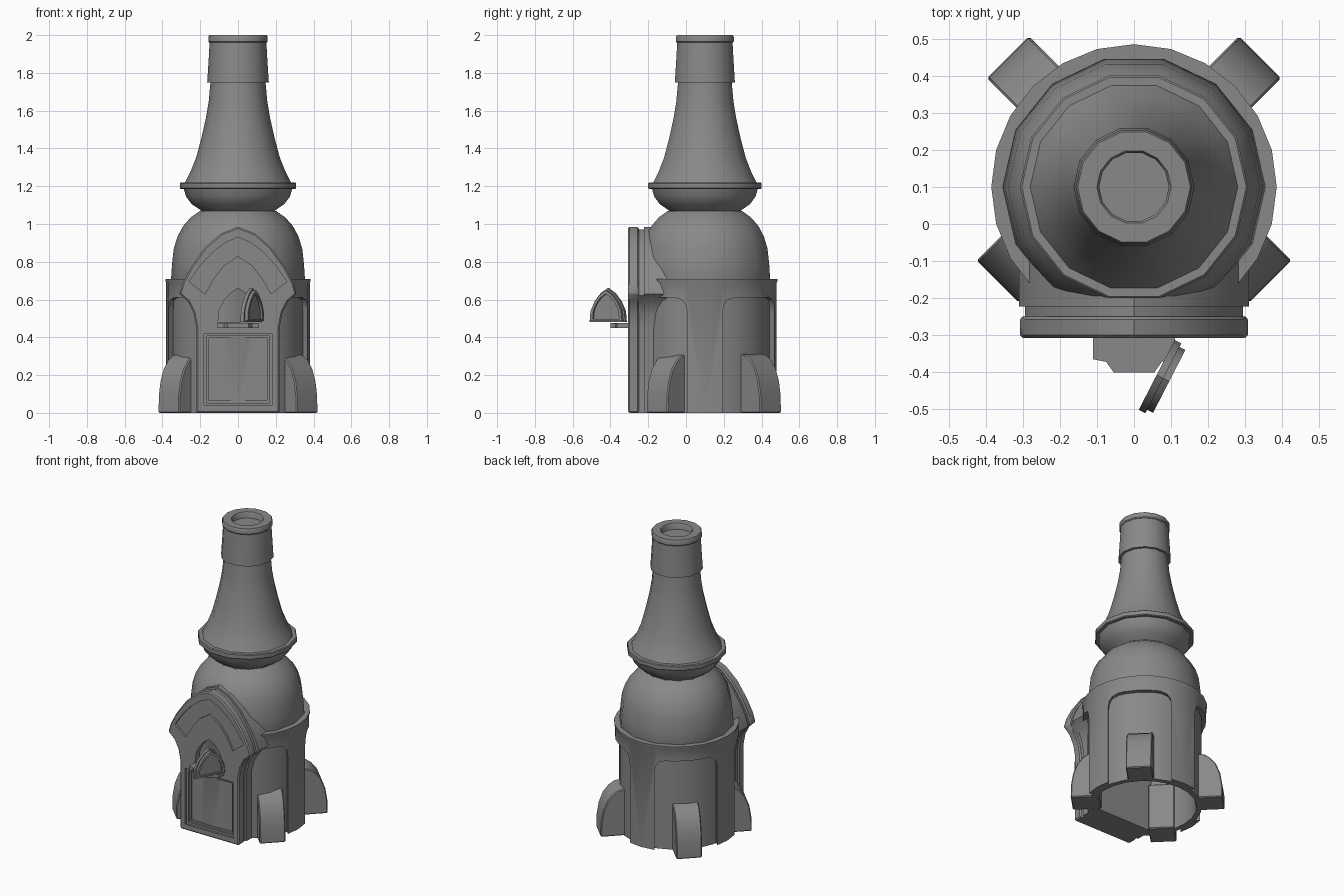
import bpy, bmesh, math
from mathutils import Matrix, Vector

old = bpy.data.objects.get("Cube")
if old:
    bpy.data.objects.remove(old, do_unlink=True)

stone = bpy.data.materials.new("grey_stone")
stone.use_nodes = True
grey = (0.25, 0.25, 0.25, 1)
stone.diffuse_color = grey
stone.node_tree.nodes["Principled BSDF"].inputs["Base Color"].default_value = grey

AXIS = Vector((0, 0.1, 0))


def finish(name, bm, matrix=None):
    bmesh.ops.recalc_face_normals(bm, faces=bm.faces)
    if matrix:
        bm.transform(matrix)
    mesh = bpy.data.meshes.new(name)
    bm.to_mesh(mesh)
    bm.free()
    mesh.materials.append(stone)
    ob = bpy.data.objects.new(name, mesh)
    bpy.context.collection.objects.link(ob)
    return ob


def lathe(name, profile, sides, closed=False):
    """Revolve (radius, height) points around the tower axis."""
    bm = bmesh.new()
    turn = [2 * math.pi * i / sides for i in range(sides)]
    rings = [[bm.verts.new(AXIS + Vector((r * math.cos(a), r * math.sin(a), z))) for a in turn]
             for r, z in profile]
    pairs = list(zip(rings, rings[1:]))
    if closed:
        pairs.append((rings[-1], rings[0]))
    else:
        bm.faces.new(rings[0])
        bm.faces.new(rings[-1])
    for a, b in pairs:
        for i in range(sides):
            j = (i + 1) % sides
            bm.faces.new((a[i], a[j], b[j], b[i]))
    return finish(name, bm)


def prism(name, points, y0, y1, matrix=None):
    """Extrude an (x, z) outline along y."""
    bm = bmesh.new()
    front = [bm.verts.new((x, y0, z)) for x, z in points]
    back = [bm.verts.new((x, y1, z)) for x, z in points]
    bm.faces.new(front)
    bm.faces.new(back)
    for i in range(len(points)):
        j = (i + 1) % len(points)
        bm.faces.new((front[i], front[j], back[j], back[i]))
    return finish(name, bm, matrix)


def mirrored(half):
    """Complete a right-hand outline with its left-hand copy."""
    return half + [(-x, z) for x, z in reversed(half) if x > 0]


def scaled(points, sx, sz, z0=0):
    return [(x * sx, z0 + (z - z0) * sz) for x, z in points]


def apply_modifier(ob, mod):
    bpy.context.view_layer.objects.active = ob
    bpy.ops.object.modifier_apply(modifier=mod.name)


def cut(ob, cutter):
    mod = ob.modifiers.new("cut", "BOOLEAN")
    mod.operation = "DIFFERENCE"
    mod.solver = "EXACT"
    mod.object = cutter
    apply_modifier(ob, mod)
    bpy.data.objects.remove(cutter, do_unlink=True)


def bevel(ob, width):
    mod = ob.modifiers.new("bevel", "BEVEL")
    mod.width = width
    mod.segments = 1
    mod.limit_method = "ANGLE"
    mod.angle_limit = math.radians(50)
    apply_modifier(ob, mod)


def place(x, y, angle):
    return Matrix.Translation((x, y, 0)) @ Matrix.Rotation(angle, 4, "Z")


# Hollow round base: thin liner behind a shell with four arched openings
lathe("base_liner", [(0.352, 0), (0.352, 0.69), (0.32, 0.69), (0.32, 0)], 24, True)
shell = lathe("base_shell", [(0.38, 0), (0.38, 0.69), (0.385, 0.7), (0.385, 0.71),
                             (0.34, 0.71), (0.34, 0)], 24, True)
opening = mirrored([(0.195, -0.1), (0.195, 0.53), (0.188, 0.57), (0.17, 0.597), (0.13, 0.61)])
for k in range(4):
    angle = math.pi / 4 + k * math.pi / 2
    cut(shell, prism("opening_cutter", opening, -0.6, -0.15, place(0, 0.1, angle)))

# Dome and stacked chimney
lathe("dome", [(0.33, 0.62), (0.355, 0.7), (0.349, 0.79), (0.34, 0.87), (0.32, 0.935),
               (0.29, 0.99), (0.25, 1.035), (0.2, 1.07)], 14)
lathe("chimney_cup", [(0.185, 1.06), (0.2, 1.075), (0.245, 1.105), (0.275, 1.145),
                      (0.288, 1.19)], 14)
bevel(lathe("chimney_ring", [(0.308, 1.185), (0.308, 1.22)], 14), 0.005)
lathe("chimney_flare", [(0.285, 1.21), (0.28, 1.22), (0.25, 1.28), (0.222, 1.35),
                        (0.195, 1.45), (0.17, 1.56), (0.155, 1.65), (0.145, 1.76)], 14)
lathe("chimney_collar", [(0.14, 1.75), (0.163, 1.75), (0.156, 1.86), (0.15, 1.965),
                         (0.12, 1.965), (0.1, 1.9)], 14)
lathe("chimney_lip", [(0.14, 1.96), (0.152, 1.96), (0.157, 1.966), (0.157, 1.99), (0.152, 2.0),
                      (0.1, 2.0), (0.094, 1.99), (0.094, 1.92)], 14)

# Pointed arch front in three layers
arch = mirrored([(0.22, 0), (0.22, 0.45), (0.235, 0.53), (0.265, 0.59), (0.31, 0.63),
                 (0.292, 0.69), (0.25, 0.77), (0.175, 0.875), (0.09, 0.95), (0, 0.985)])
slab = prism("arch_front", arch, -0.307, -0.25)
bevel(slab, 0.008)
prism("arch_groove", scaled(arch, 0.95, 0.985), -0.26, -0.21)
prism("arch_back", arch, -0.222, -0.1)

# Sunken chevron band, stepped door panel and pointed window niche
band = [(0, 0.93), (0.07, 0.9), (0.14, 0.845), (0.2, 0.78), (0.258, 0.695), (0.175, 0.63),
        (0.13, 0.71), (0.075, 0.78), (0, 0.83)]
band += [(-x, z) for x, z in reversed(band[1:-1])]
cut(slab, prism("band_cutter", band, -0.4, -0.293))
door = mirrored([(0.18, 0.04), (0.18, 0.42)])
cut(slab, prism("door_cutter", door, -0.4, -0.295))
cut(slab, prism("door_step_cutter", scaled(door, 0.92, 0.93, 0.23), -0.4, -0.283))
cut(slab, prism("door_panel_cutter", scaled(door, 0.86, 0.87, 0.23), -0.4, -0.27))
point = mirrored([(0.106, 0.48), (0.1, 0.54), (0.075, 0.592), (0.04, 0.634), (0, 0.66)])
cut(slab, prism("window_cutter", point, -0.4, -0.265))

# Window shelf with notched corners
shelf = mirrored([(0.11, -0.29), (0.11, -0.365), (0.075, -0.372), (0.055, -0.4)])
prism("window_shelf", shelf, -0.475, -0.45, Matrix.Rotation(-math.pi / 2, 4, "X"))

# Open window shutter, a pointed leaf with a sunken face on both sides
swing = place(0.063, -0.408, math.atan2(-0.185, -0.095))
leaf = prism("window_shutter", point, -0.002, 0.018, swing)
rim = prism("shutter_rim", scaled(point, 0.9, 0.9, 0.55), 0.017, 0.036, swing)
inset = scaled(point, 0.74, 0.74, 0.545)
cut(rim, prism("rim_cutter", inset, 0.024, 0.1, swing))
cut(leaf, prism("leaf_cutter", inset, -0.1, 0.004, swing))

# Four diagonal buttress feet
foot = [(0, 0), (-0.002, 0.09), (-0.015, 0.17), (-0.04, 0.235), (-0.075, 0.28),
        (-0.11, 0.305), (-0.15, 0.312), (-0.175, 0.312), (-0.175, 0)]
for side, label in ((1, "left"), (-1, "right")):
    for end, x, y, heading in (("front", 0.368, -0.155, -45), ("back", 0.34, 0.45, 45)):
        angle = heading if side > 0 else 180 - heading
        ob = prism(f"{end}_{label}_foot", foot, -0.08, 0.08,
                   place(side * x, y, math.radians(angle)))
        bevel(ob, 0.006)

# Smooth the curves and keep real edges sharp
for ob in bpy.context.collection.objects:
    if ob.type == "MESH" and ob.data.materials and ob.data.materials[0] == stone:
        ob.select_set(True)
        bpy.context.view_layer.objects.active = ob
bpy.ops.object.shade_smooth_by_angle(angle=math.radians(35))
